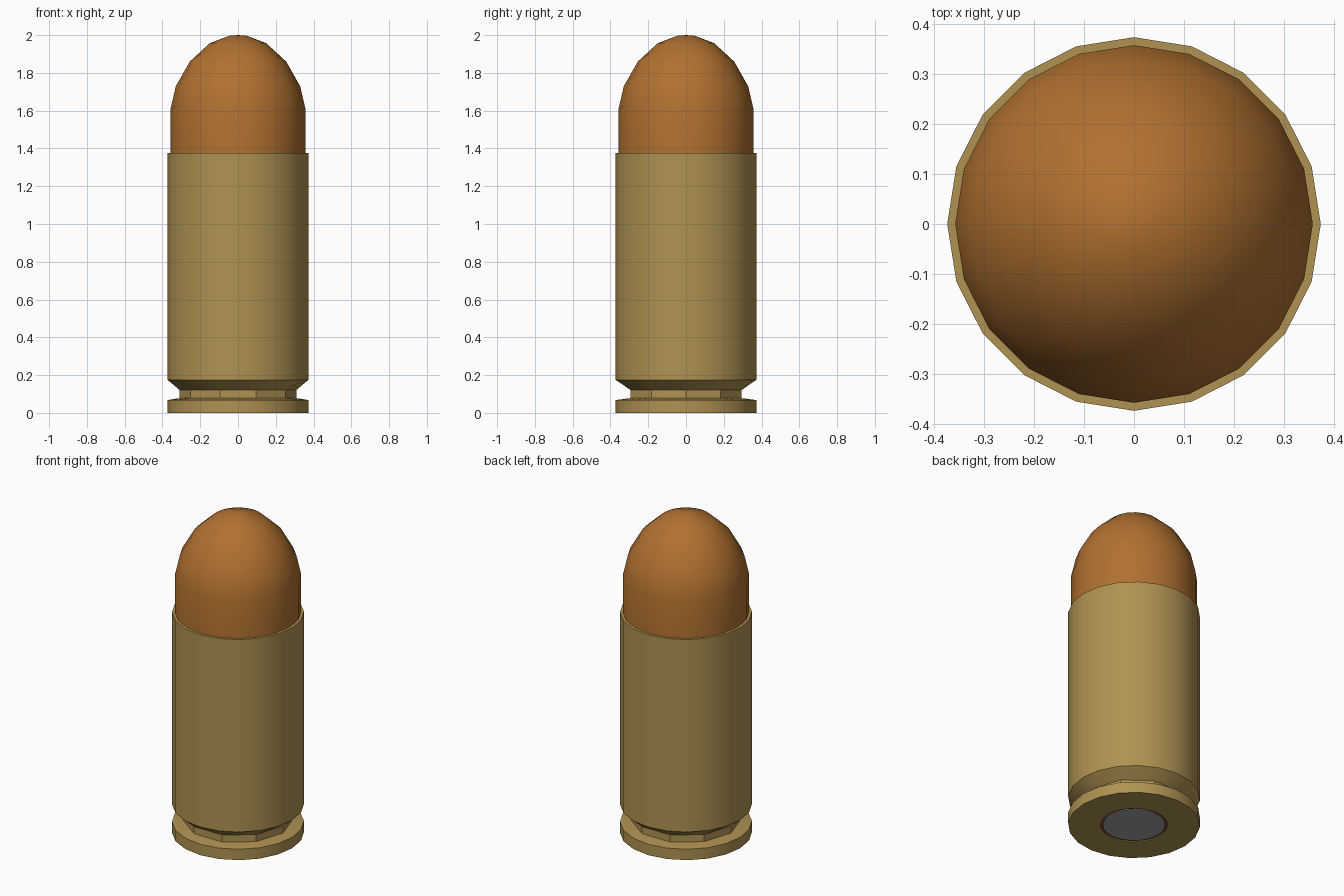
import bpy, bmesh, math

if "Cube" in bpy.data.objects:
    bpy.data.objects.remove(bpy.data.objects["Cube"])


def material(name, rgb):
    m = bpy.data.materials.new(name)
    m.diffuse_color = (*rgb, 1)
    m.use_nodes = True
    m.node_tree.nodes["Principled BSDF"].inputs["Base Color"].default_value = m.diffuse_color
    return m


brass = material("brass", (0.43, 0.29, 0.085))
copper = material("copper", (0.44, 0.165, 0.03))
red = material("dark red copper", (0.25, 0.05, 0.02))
steel = material("grey metal", (0.36, 0.36, 0.36))


def lathe(name, profile, mat, angle=30):
    """Spin (radius, z, sides) rings into a solid; sides may halve between rings."""
    bm = bmesh.new()
    rings = []
    for r, z, n in profile:
        if r == 0:
            rings.append([bm.verts.new((0, 0, z))])
        else:
            rings.append([bm.verts.new((r * math.cos(math.tau * i / n),
                                        r * math.sin(math.tau * i / n), z)) for i in range(n)])
    for a, b in zip(rings, rings[1:]):
        n = max(len(a), len(b))
        for i in range(n):
            j = i + 1
            quad = [a[i * len(a) // n], a[(j * len(a) // n) % len(a)],
                    b[(j * len(b) // n) % len(b)], b[i * len(b) // n]]
            face = list(dict.fromkeys(quad))
            if len(face) > 2:
                bm.faces.new(face)
    bmesh.ops.recalc_face_normals(bm, faces=bm.faces)
    me = bpy.data.meshes.new(name)
    bm.to_mesh(me)
    bm.free()
    me.materials.append(mat)
    ob = bpy.data.objects.new(name, me)
    bpy.context.collection.objects.link(ob)
    bpy.ops.object.select_all(action='DESELECT')
    ob.select_set(True)
    bpy.context.view_layer.objects.active = ob
    bpy.ops.object.shade_smooth_by_angle(angle=math.radians(angle))
    return ob


N, G = 20, 10
# case with rim, extractor groove, tapered shoulder, mouth lip and primer pocket
lathe("case", [(0, 0.02, N), (0.19, 0.02, N), (0.19, 0, N), (0.373, 0, N),
               (0.373, 0.068, N), (0.31, 0.078, G), (0.31, 0.122, G),
               (0.373, 0.175, N), (0.373, 1.375, N), (0.35, 1.375, N), (0, 1.37, N)], brass)

# rounded projectile
lathe("projectile", [(0, 1.3, N), (0.357, 1.3, N), (0.357, 1.61, N), (0.329, 1.73, N),
                     (0.255, 1.86, N), (0.15, 1.957, N), (0.045, 1.997, N), (0, 2.0, N)], copper)

# primer ring and primer cap in the base
lathe("primer_ring", [(0, 0.015, N), (0.19, 0.015, N), (0.19, 0.006, N), (0, 0.006, N)], red)
lathe("primer", [(0, 0.014, N), (0.177, 0.014, N), (0.177, 0.001, N), (0, 0.001, N)], steel)
